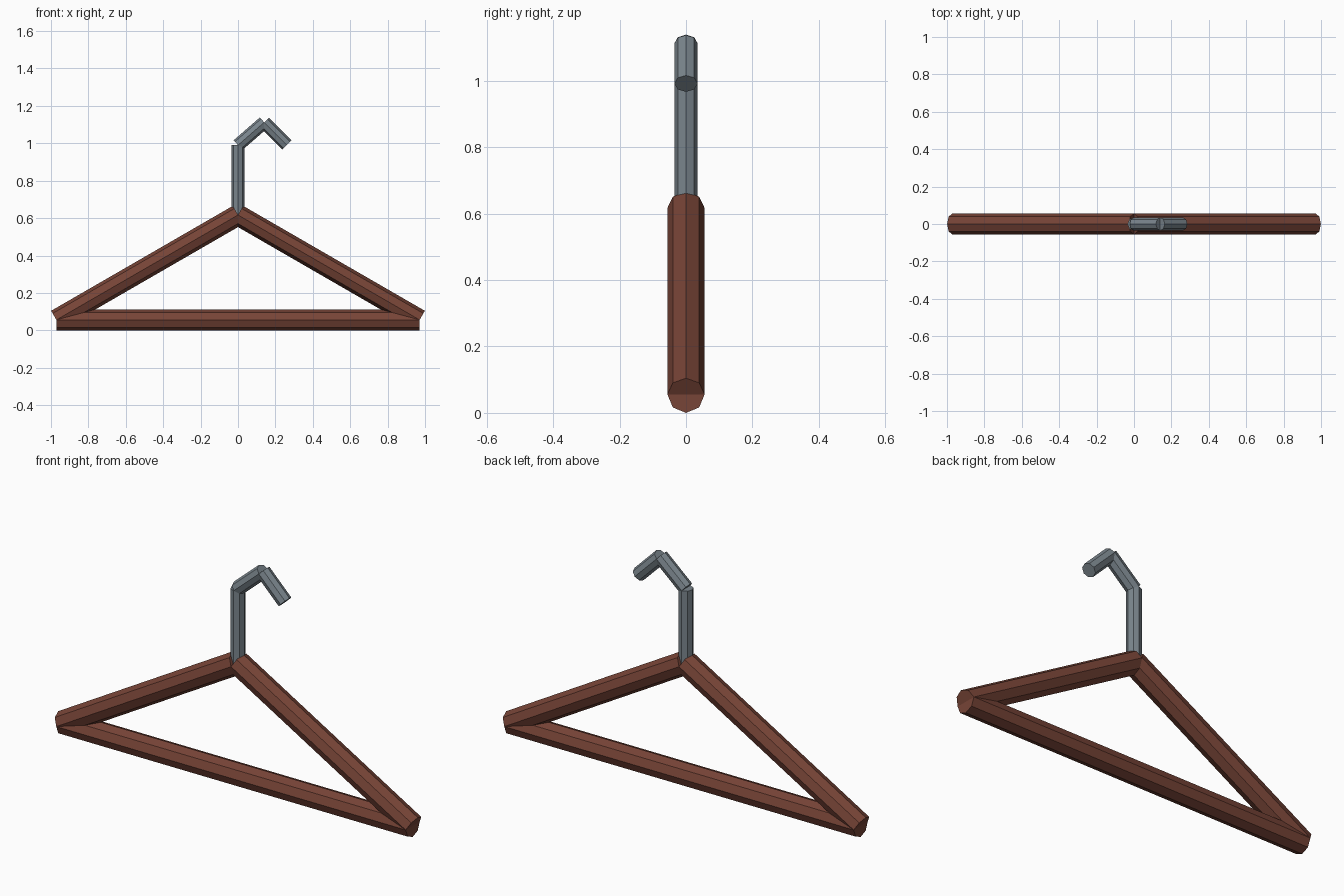
import bpy, bmesh, math
from mathutils import Vector

if "Cube" in bpy.data.objects:
    bpy.data.objects.remove(bpy.data.objects["Cube"])


def material(name, rgb):
    m = bpy.data.materials.new(name)
    m.diffuse_color = (*rgb, 1.0)
    m.use_nodes = True
    m.node_tree.nodes["Principled BSDF"].inputs["Base Color"].default_value = m.diffuse_color
    return m


wood = material("brown wood", (0.185, 0.058, 0.038))
steel = material("grey steel", (0.195, 0.235, 0.265))


def rod(name, start, end, radius, mat, sides=8):
    """Flat-faced capped rod between two (x, z) points, with a corner edge facing front."""
    a, b = Vector((start[0], 0, start[1])), Vector((end[0], 0, end[1]))
    side = Vector((0, 1, 0))
    up = (b - a).normalized().cross(side)
    bm = bmesh.new()
    rings = []
    for p in (a, b):
        ring = []
        for i in range(sides):
            t = 2 * math.pi * i / sides
            ring.append(bm.verts.new(p + radius * (math.cos(t) * side + math.sin(t) * up)))
        rings.append(ring)
    for i in range(sides):
        j = (i + 1) % sides
        bm.faces.new((rings[0][i], rings[0][j], rings[1][j], rings[1][i]))
    for ring in rings:
        bm.faces.new(ring)
    bmesh.ops.recalc_face_normals(bm, faces=bm.faces)
    mesh = bpy.data.meshes.new(name)
    bm.to_mesh(mesh)
    bm.free()
    mesh.materials.append(mat)
    obj = bpy.data.objects.new(name, mesh)
    bpy.context.collection.objects.link(obj)
    return obj


# wooden triangle
R = 0.056
HALF = 0.971
APEX = R + HALF * math.tan(math.radians(30))
rod("bottom_bar", (-HALF, R), (HALF, R), R, wood)
for label, s in (("left", -1), ("right", 1)):
    rod(label + "_shoulder", (s * HALF, R), (0, APEX), R, wood)

# bent metal hook
H = 0.035
rod("hook_stem", (0, APEX), (0, 0.99), H, steel)
rod("hook_rise", (0, 0.99), (0.14, 1.112), H, steel)
rod("hook_tip", (0.14, 1.112), (0.261, 0.991), H, steel)
